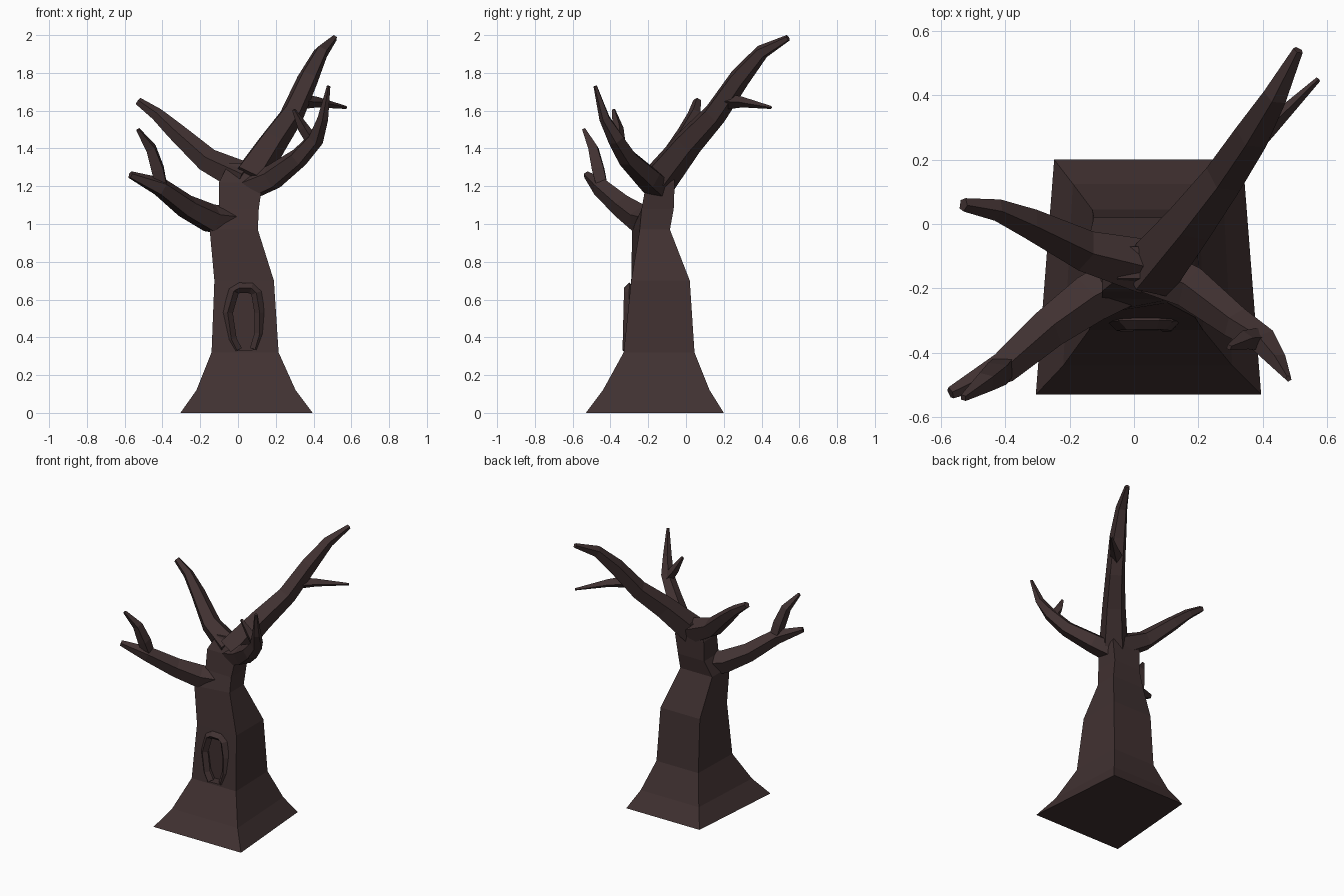
import bpy, bmesh, math
from mathutils import Vector

bark = bpy.data.materials.new("dark_bark")
bark.diffuse_color = (0.052, 0.031, 0.031, 1)


def skin(name, rings):
    """Closed flat-shaded mesh through a list of equal-sized point rings."""
    bm = bmesh.new()
    loops = [[bm.verts.new(p) for p in ring] for ring in rings]
    n = len(loops[0])
    for a, b in zip(loops, loops[1:]):
        for i in range(n):
            j = (i + 1) % n
            bm.faces.new((a[i], a[j], b[j], b[i]))
    bm.faces.new(loops[0][::-1])
    bm.faces.new(loops[-1])
    bmesh.ops.recalc_face_normals(bm, faces=bm.faces[:])
    me = bpy.data.meshes.new(name)
    bm.to_mesh(me)
    bm.free()
    me.materials.append(bark)
    ob = bpy.data.objects.new(name, me)
    bpy.context.collection.objects.link(ob)
    return ob


def limb(name, path, sides=5, up=(0, 0, 1)):
    """Tapered faceted tube; path holds (x, y, z, radius)."""
    pts = [Vector(p[:3]) for p in path]
    rings = []
    for k, p in enumerate(pts):
        t = (pts[min(k + 1, len(pts) - 1)] - pts[max(k - 1, 0)]).normalized()
        side = t.cross(Vector(up)).normalized()
        top = side.cross(t)
        r = path[k][3]
        rings.append([p + r * (math.sin(2 * math.pi * i / sides) * side
                               + math.cos(2 * math.pi * i / sides) * top)
                      for i in range(sides)])
    return skin(name, rings)


# Square trunk with flared foot: z, left, right, front-left y, front-right y, back y, back inset
levels = [
    (0.00, -0.305, 0.395, -0.53, -0.53, 0.20, 0.057),
    (0.12, -0.22, 0.305, -0.44, -0.44, 0.125, 0.03),
    (0.32, -0.14, 0.215, -0.33, -0.33, 0.045, 0.01),
    (0.70, -0.125, 0.19, -0.29, -0.29, 0.02, 0.0),
    (0.97, -0.15, 0.105, -0.285, -0.245, -0.085, 0.0),
    (1.08, -0.10, 0.11, -0.23, -0.235, -0.065, 0.0),
    (1.22, -0.10, 0.13, -0.21, -0.21, -0.06, 0.0),
    (1.32, -0.05, 0.09, -0.17, -0.17, -0.07, 0.0),
]
trunk = skin("trunk", [[(l, fl, z), (r, fr, z), (r - i, b, z), (l + i, b, z)]
                       for z, l, r, fl, fr, b, i in levels])

# Branches and their twigs
limb("back_left_branch", [
    (0.03, -0.13, 1.24, 0.09), (-0.16, -0.08, 1.335, 0.068), (-0.33, 0.005, 1.49, 0.05),
    (-0.43, 0.045, 1.58, 0.036), (-0.53, 0.06, 1.65, 0.022)])
limb("back_right_branch", [
    (0.05, -0.15, 1.23, 0.10), (0.18, 0.01, 1.43, 0.08), (0.285, 0.15, 1.58, 0.066),
    (0.37, 0.28, 1.77, 0.058), (0.44, 0.40, 1.91, 0.04), (0.51, 0.54, 1.985, 0.017)])
limb("back_right_twig", [
    (0.31, 0.20, 1.65, 0.045), (0.42, 0.30, 1.645, 0.028), (0.573, 0.45, 1.617, 0.008)], 4)
limb("front_right_branch", [
    (0.02, -0.13, 1.18, 0.08), (0.18, -0.20, 1.245, 0.07), (0.32, -0.31, 1.35, 0.054),
    (0.41, -0.37, 1.45, 0.045), (0.45, -0.43, 1.56, 0.03), (0.48, -0.48, 1.73, 0.01)])
limb("front_right_twig", [
    (0.40, -0.355, 1.43, 0.035), (0.345, -0.36, 1.51, 0.03), (0.295, -0.383, 1.605, 0.01)], 4)
limb("front_left_branch", [
    (-0.02, -0.17, 1.01, 0.085), (-0.14, -0.235, 1.025, 0.08), (-0.27, -0.33, 1.09, 0.066),
    (-0.41, -0.45, 1.195, 0.052), (-0.57, -0.525, 1.26, 0.02)])
limb("front_left_twig", [
    (-0.40, -0.44, 1.18, 0.04), (-0.425, -0.465, 1.29, 0.044), (-0.46, -0.49, 1.40, 0.034),
    (-0.53, -0.54, 1.50, 0.012)], 4)

# Horseshoe-shaped rim of the knothole
rim = [(-0.005, 0.33), (-0.035, 0.39), (-0.055, 0.53), (-0.022, 0.645), (0.01, 0.662),
       (0.07, 0.66), (0.097, 0.635), (0.115, 0.53), (0.115, 0.42), (0.09, 0.335)]
limb("knothole_rim", [(x, -0.300 - 0.025 * (0.66 - z), z, 0.028) for x, z in rim],
     4, (0, 1, 0))

# Hollow inside the rim
cutter = skin("knothole_cutter", [[(x, y, z) for x, z in rim] for y in (-0.40, -0.26)])
cutter.hide_render = True
cutter.display_type = 'WIRE'
cut = trunk.modifiers.new("knothole", 'BOOLEAN')
cut.operation = 'DIFFERENCE'
cut.solver = 'EXACT'
cut.object = cutter
